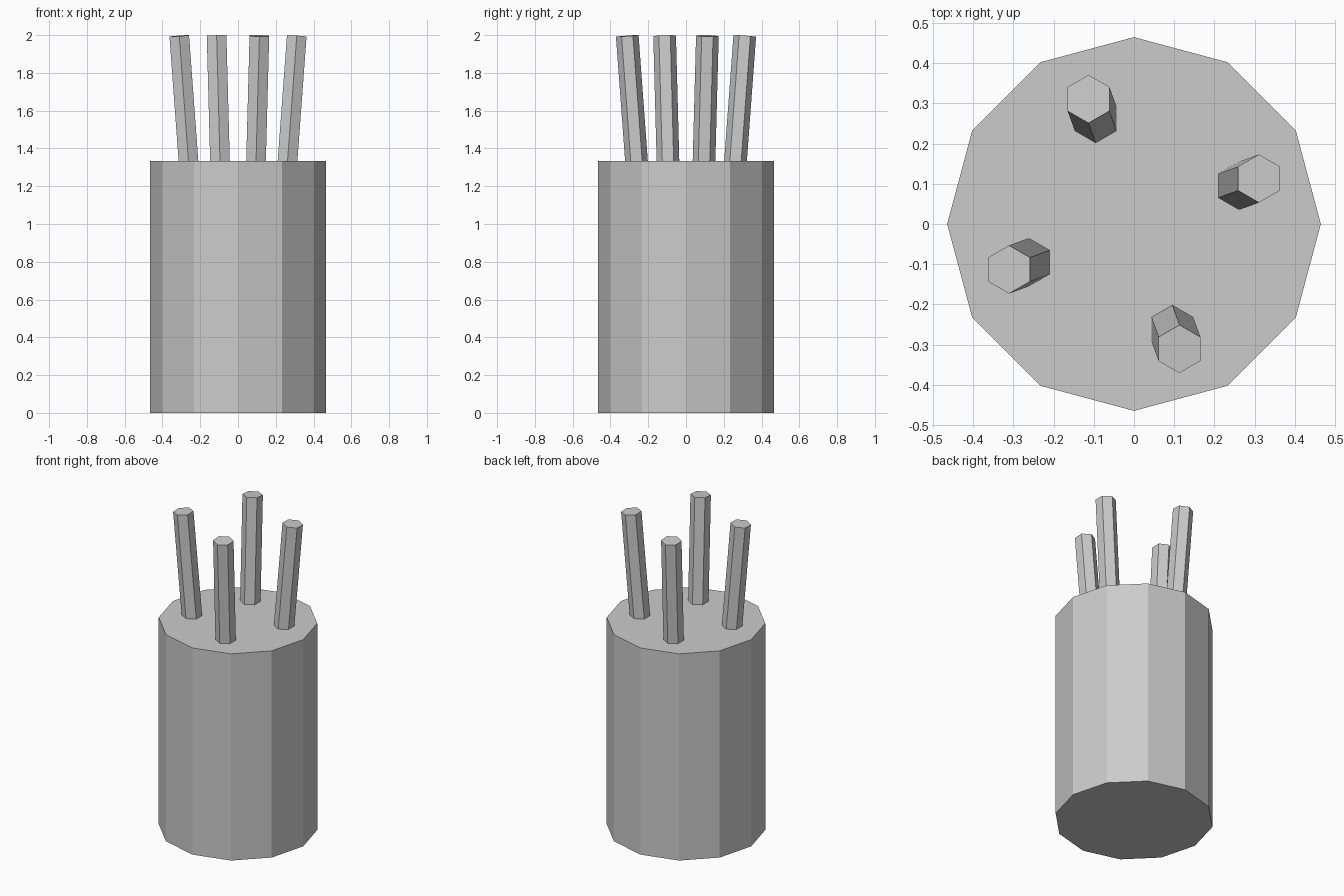
import bpy, math
from mathutils import Vector, Matrix

if "Cube" in bpy.data.objects:
    bpy.data.objects.remove(bpy.data.objects["Cube"])


def prism(name, sides, radius, start, end):
    """Flat-sided prism running from start to end."""
    axis = end - start
    bpy.ops.mesh.primitive_cylinder_add(vertices=sides, radius=radius, depth=axis.length)
    obj = bpy.context.object
    obj.name = name
    turn = Vector((0, 0, 1)).rotation_difference(axis)
    obj.data.transform(Matrix.Translation((start + end) / 2) @ turn.to_matrix().to_4x4())
    return obj


# Twelve-sided body
BODY_TOP = 1.333
prism("body", 12, 0.465, Vector((0, 0, 0)), Vector((0, 0, BODY_TOP)))

# Four hexagonal rods leaning outwards, seated slightly into the body
for i in range(4):
    angle = math.radians(20 + 90 * i)
    out = Vector((math.cos(angle), math.sin(angle), 0))
    top = out * 0.331 + Vector((0, 0, 1.996))
    base = out * 0.279 + Vector((0, 0, BODY_TOP))
    sunk = base + (base - top) * 0.05
    prism(f"rod_{i + 1}", 6, 0.06, sunk, top)
